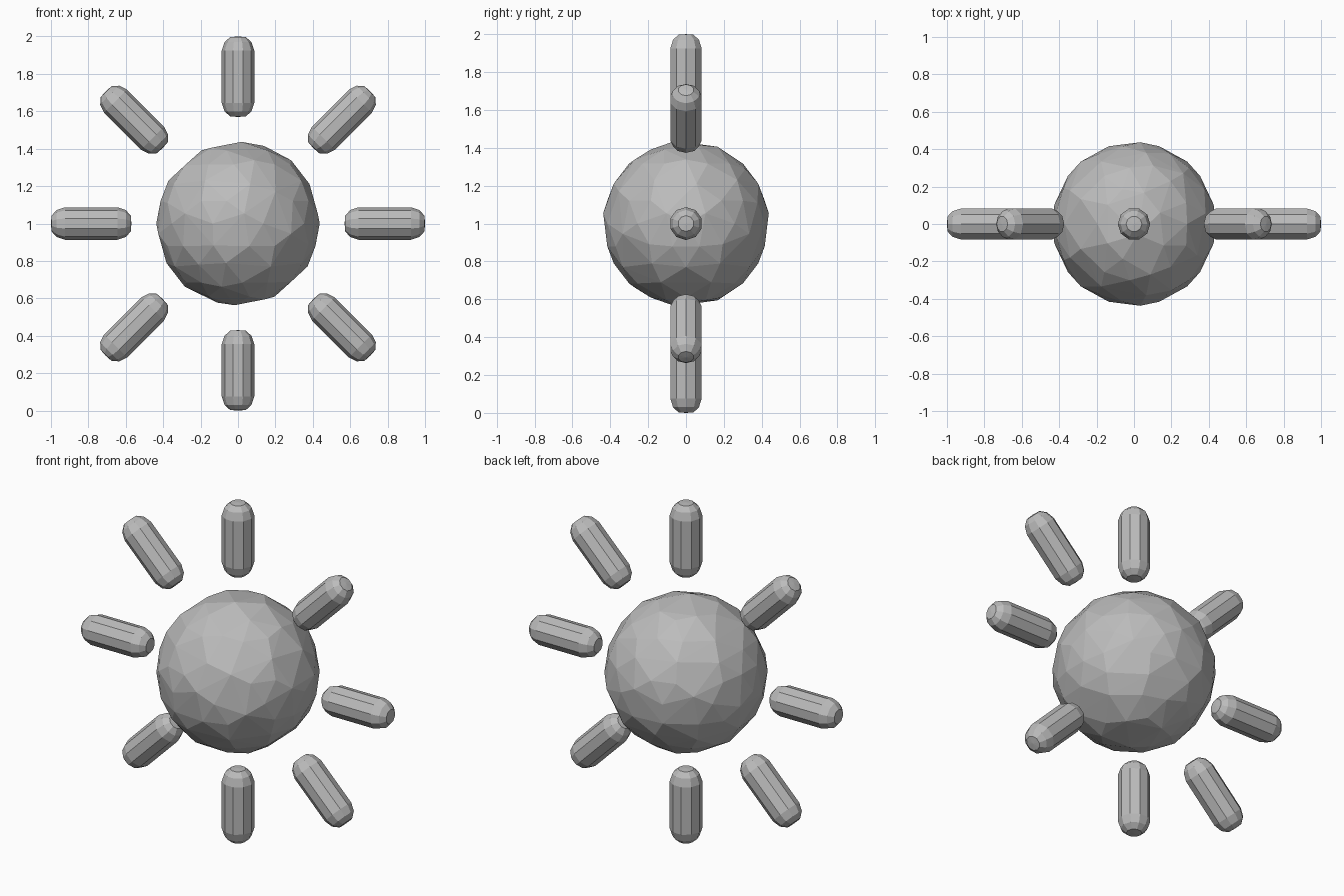
import bpy
import bmesh
from math import pi, sin, cos
from mathutils import Matrix, Vector

if "Cube" in bpy.data.objects:
    bpy.data.objects.remove(bpy.data.objects["Cube"], do_unlink=True)

CENTRE = Vector((0, 0, 1))
RAY_DISTANCE = 0.785
RAY_SIDES = 10

grey = bpy.data.materials.new("plain_grey")
grey.use_nodes = True
colour = (0.5, 0.5, 0.5, 1)
grey.diffuse_color = colour
grey.node_tree.nodes["Principled BSDF"].inputs["Base Color"].default_value = colour


def add_object(name, bm, matrix):
    """Turn a bmesh into a flat shaded object."""
    bmesh.ops.recalc_face_normals(bm, faces=bm.faces)
    mesh = bpy.data.meshes.new(name)
    bm.to_mesh(mesh)
    bm.free()
    mesh.materials.append(grey)
    obj = bpy.data.objects.new(name, mesh)
    bpy.context.collection.objects.link(obj)
    obj.matrix_world = matrix
    return obj


def capsule():
    """Lathe a faceted capsule along z."""
    bm = bmesh.new()
    half = [(0, 0.215), (0.042, 0.212), (0.072, 0.185), (0.087, 0.14)]
    profile = half + [(r, -z) for r, z in reversed(half)]
    verts = [bm.verts.new((r, 0, z)) for r, z in profile]
    edges = [bm.edges.new(pair) for pair in zip(verts, verts[1:])]
    bmesh.ops.spin(bm, geom=verts + edges, axis=(0, 0, 1), cent=(0, 0, 0),
                   angle=2 * pi, steps=RAY_SIDES)
    bmesh.ops.remove_doubles(bm, verts=bm.verts, dist=0.001)
    return bm


# Round faceted body with irregular, simplified facets
body_mesh = bmesh.new()
bmesh.ops.create_icosphere(body_mesh, subdivisions=3, radius=0.437)
body = add_object("sun_body", body_mesh, Matrix.Translation(CENTRE))
simplify = body.modifiers.new("simplify", "DECIMATE")
simplify.ratio = 0.7

# Ring of eight rays, clockwise from the top
ray_names = ["top", "upper_left", "left", "lower_left",
             "bottom", "lower_right", "right", "upper_right"]
for i, side in enumerate(ray_names):
    angle = i * pi / 4
    direction = Vector((sin(angle), 0, cos(angle)))
    place = Matrix.Translation(CENTRE + direction * RAY_DISTANCE)
    add_object("ray_" + side, capsule(), place @ Matrix.Rotation(angle, 4, "Y"))
